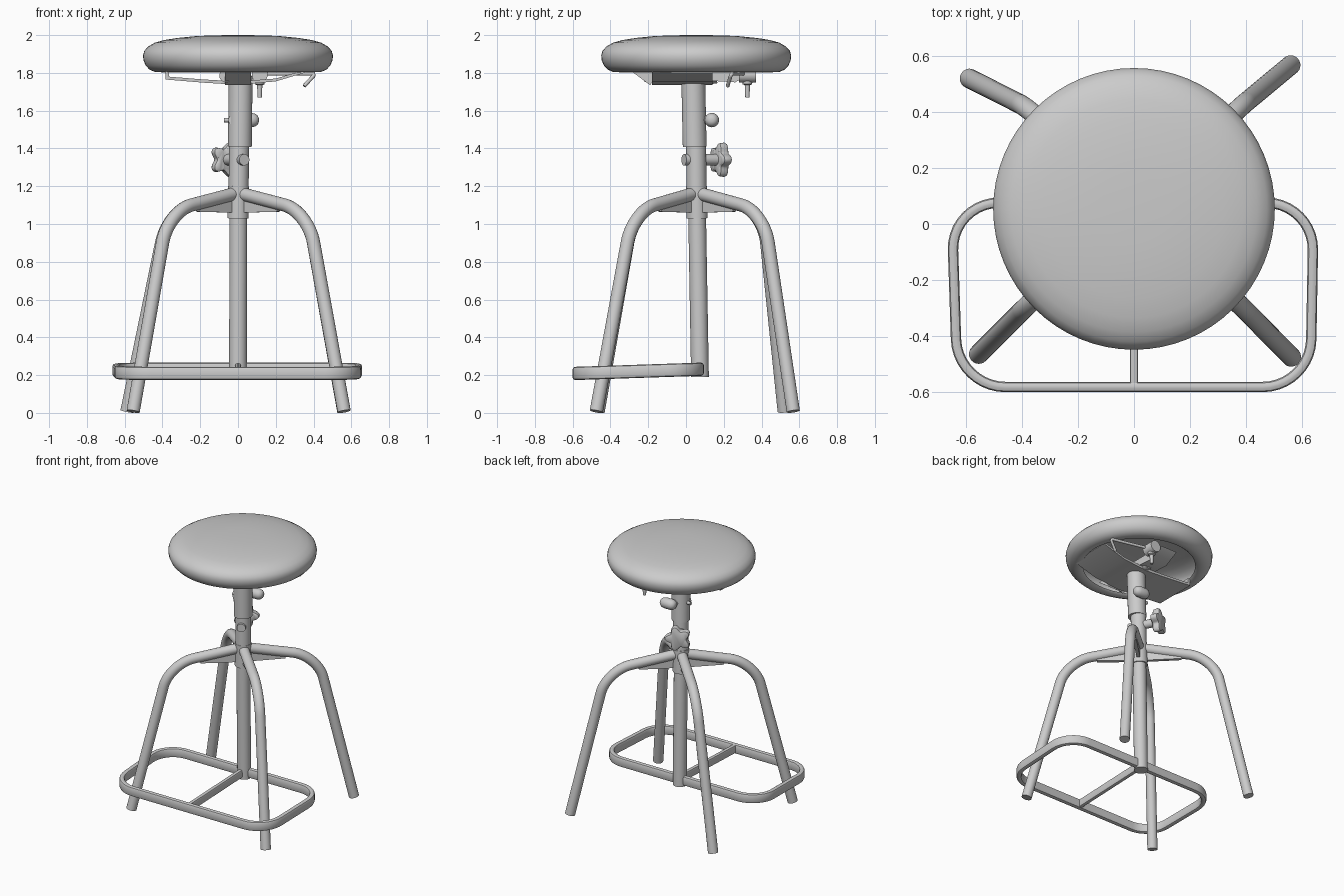
import bpy, bmesh
from math import cos, sin, pi
from mathutils import Vector as V

if "Cube" in bpy.data.objects:
    bpy.data.objects.remove(bpy.data.objects["Cube"])


def finish(name, bm, angle=40):
    bmesh.ops.recalc_face_normals(bm, faces=bm.faces)
    me = bpy.data.meshes.new(name)
    bm.to_mesh(me)
    bm.free()
    ob = bpy.data.objects.new(name, me)
    bpy.context.collection.objects.link(ob)
    bpy.ops.object.select_all(action='DESELECT')
    ob.select_set(True)
    bpy.context.view_layer.objects.active = ob
    bpy.ops.object.shade_smooth_by_angle(angle=angle * pi / 180)
    return ob


def circle(r, n=24, lobe=0.0, k=5):
    return [((r + lobe * cos(k * a)) * cos(a), (r + lobe * cos(k * a)) * sin(a))
            for a in (2 * pi * i / n for i in range(n))]


def fillet(pts, d, closed=False, steps=10):
    """Round the corners of a path, starting each bend d before the corner."""
    pts = [V(p) for p in pts]
    out = []
    for i, p in enumerate(pts):
        if not closed and i in (0, len(pts) - 1):
            out.append(p)
            continue
        a = p + (pts[i - 1] - p).normalized() * d
        b = p + (pts[(i + 1) % len(pts)] - p).normalized() * d
        c1, c2 = a.lerp(p, 0.55), b.lerp(p, 0.55)
        for s in range(steps + 1):
            t = s / steps
            u = 1 - t
            out.append(a * u**3 + c1 * 3 * u * u * t + c2 * 3 * u * t * t + b * t**3)
    return out


def sweep(name, pts, profile, up=(0, 0, 1), closed=False, scales=None):
    """Sweep a cross-section along a path; scales tapers it per point."""
    pts, up, bm, rings = [V(p) for p in pts], V(up), bmesh.new(), []
    n = len(pts)
    for i, p in enumerate(pts):
        prev = pts[i - 1] if closed or i else p
        nxt = pts[(i + 1) % n] if closed or i < n - 1 else p
        t = (nxt - prev).normalized()
        side = t.cross(up).normalized()
        nor = side.cross(t)
        s = scales[i] if scales else 1
        rings.append([bm.verts.new(p + side * a * s + nor * b * s) for a, b in profile])
    m = len(profile)
    for i in range(n if closed else n - 1):
        r0, r1 = rings[i], rings[(i + 1) % n]
        for j in range(m):
            k = (j + 1) % m
            bm.faces.new((r0[j], r0[k], r1[k], r1[j]))
    if not closed:
        bm.faces.new(rings[0])
        bm.faces.new(rings[-1])
    return finish(name, bm)


def bar(w, h, c):
    """Bevelled rectangular section."""
    a, b = w / 2, h / 2
    return [(a, -b + c), (a, b - c), (a - c * .3, b - c * .3), (a - c, b), (-a + c, b),
            (-a + c * .3, b - c * .3), (-a, b - c), (-a, -b + c), (-a + c * .3, -b + c * .3),
            (-a + c, -b), (a - c, -b), (a - c * .3, -b + c * .3)]


# Padded seat: open underneath, with the cover folded in around the rim
prof = [(0, 2.0), (.12, 1.999), (.22, 1.995), (.32, 1.985), (.39, 1.974), (.44, 1.96),
        (.475, 1.94), (.496, 1.917), (.503, 1.892), (.5, 1.865), (.488, 1.838),
        (.468, 1.817), (.44, 1.805), (.4, 1.803), (.385, 1.815)]
bm = bmesh.new()
vs = [bm.verts.new((r, .054, z)) for r, z in prof]
es = [bm.edges.new(e) for e in zip(vs, vs[1:])]
bmesh.ops.spin(bm, geom=vs + es, cent=(0, .054, 0), axis=(0, 0, 1), angle=2 * pi, steps=64)
bmesh.ops.remove_doubles(bm, verts=bm.verts, dist=1e-4)
seat = finish("seat", bm, 60)
if seat.data.polygons[0].normal.z < 0:
    seat.data.flip_normals()

# Bent plate under the seat, and the saddle joining it to the post
sweep("seat_plate", [(0, -.18, 0), (0, .14, 0)],
      [(-.385, 1.815), (-.385, 1.765), (-.18, 1.748), (0, 1.737), (.2, 1.755), (.385, 1.81),
       (.385, 1.825), (.2, 1.77), (0, 1.755), (-.18, 1.765), (-.365, 1.78), (-.365, 1.815)])
sweep("seat_lug", [(-.07, 0, 0), (.07, 0, 0)],
      [(.29, 1.81), (.19, 1.735), (.17, 1.76), (-.1, 1.76), (-.26, 1.75), (-.37, 1.81)])
sweep("post_saddle", [(.012, -.01, 1.765), (.012, .16, 1.79)], circle(.045))

# Tilt fittings under the seat
sweep("plate_stud", [(-.065, -.22, 1.785), (-.065, .0, 1.785)], circle(.034))
sweep("tilt_barrel", [(.115, .28, 1.79), (.115, .37, 1.79)], circle(.042))
sweep("tilt_stem", [(.115, .325, 1.78), (.115, .325, 1.74), (.115, .325, 1.735), (.115, .325, 1.67)],
      circle(.028, 16), up=(0, 1, 0), scales=[1, .9, .5, .4])
sweep("tilt_lever", fillet([(.115, .31, 1.795), (.41, .24, 1.795), (.35, .22, 1.73)], .02),
      circle(.01, 10))

# Telescopic centre post
Y = (0, 1, 0)
sweep("lower_post", [(0, .074, .19), (.002, .058, 1.1)], circle(.047, 32), Y)
sweep("post_collar", [(.0, .059, 1.03), (.003, .056, 1.2)], circle(.056, 32), Y)
sweep("middle_post", [(.003, .056, 1.15), (.006, .053, 1.45)], circle(.053, 32), Y)
sweep("upper_sleeve", [(.01, .046, 1.41), (.014, .038, 1.785)], circle(.063, 32), Y)

# Star clamp knob on the middle post
a, d = V((0, .056, 1.34)), V((-.065, .13, 0)).normalized()
sweep("clamp_shaft", [a - d * .075, a + d * .12], circle(.03))
sweep("star_knob", [a + d * k for k in (.115, .122, .15, .165, .17)],
      circle(.079, 60, .016), scales=[.8, .95, 1, .92, .75])

# Small locking handle on the sleeve
sweep("lock_neck", [(-.03, -.0, 1.55), (.035, .13, 1.55)], circle(.024))
sweep("lock_pin", [(-.075, .05, 1.55), (0, .05, 1.55)], circle(.012, 12))
xs = [-1, -.92, -.7, -.4, .4, .7, .92, 1]
sweep("lock_handle", [(.05 + .06 * x, .137, 1.55) for x in xs], circle(.038),
      scales=[.25, .6, .88, 1, 1, .88, .6, .25])

# Four bent legs with web plates beneath them
legs = {"front_left_leg": ((-.37, -.28), (-.555, -.465)),
        "front_right_leg": ((.37, -.28), (.562, -.475)),
        "back_left_leg": ((-.37, .41), (-.588, .52)),
        "back_right_leg": ((.37, .41), (.56, .568))}
for name, ((kx, ky), (fx, fy)) in legs.items():
    out = V((kx, ky - .057, 0)).normalized()
    tan = V((-out.y, out.x, 0))
    sweep(name, fillet([(0, .057, 1.165), (kx, ky, 1.068), (fx, fy, .008)], .17, steps=14),
          circle(.035), up=tan)
    c = V((0, .057, 0))
    sweep(name + "_web", [c - tan * .012, c + tan * .012],
          [(.03, 1.06), (.29, 1.065), (.29, 1.1), (.03, 1.15)])

# Foot ring: closed flat bar with rounded corners, rising slightly to the back
ring = [(-.652, .076, .231), (-.63, -.582, .209), (.63, -.582, .209), (.642, .076, .231)]
sweep("foot_ring", fillet(ring, .17, True), bar(.037, .07, .014), closed=True)
sweep("foot_ring_crossbar", [(0, .05, .232), (0, -.575, .21)], bar(.03, .06, .01))
